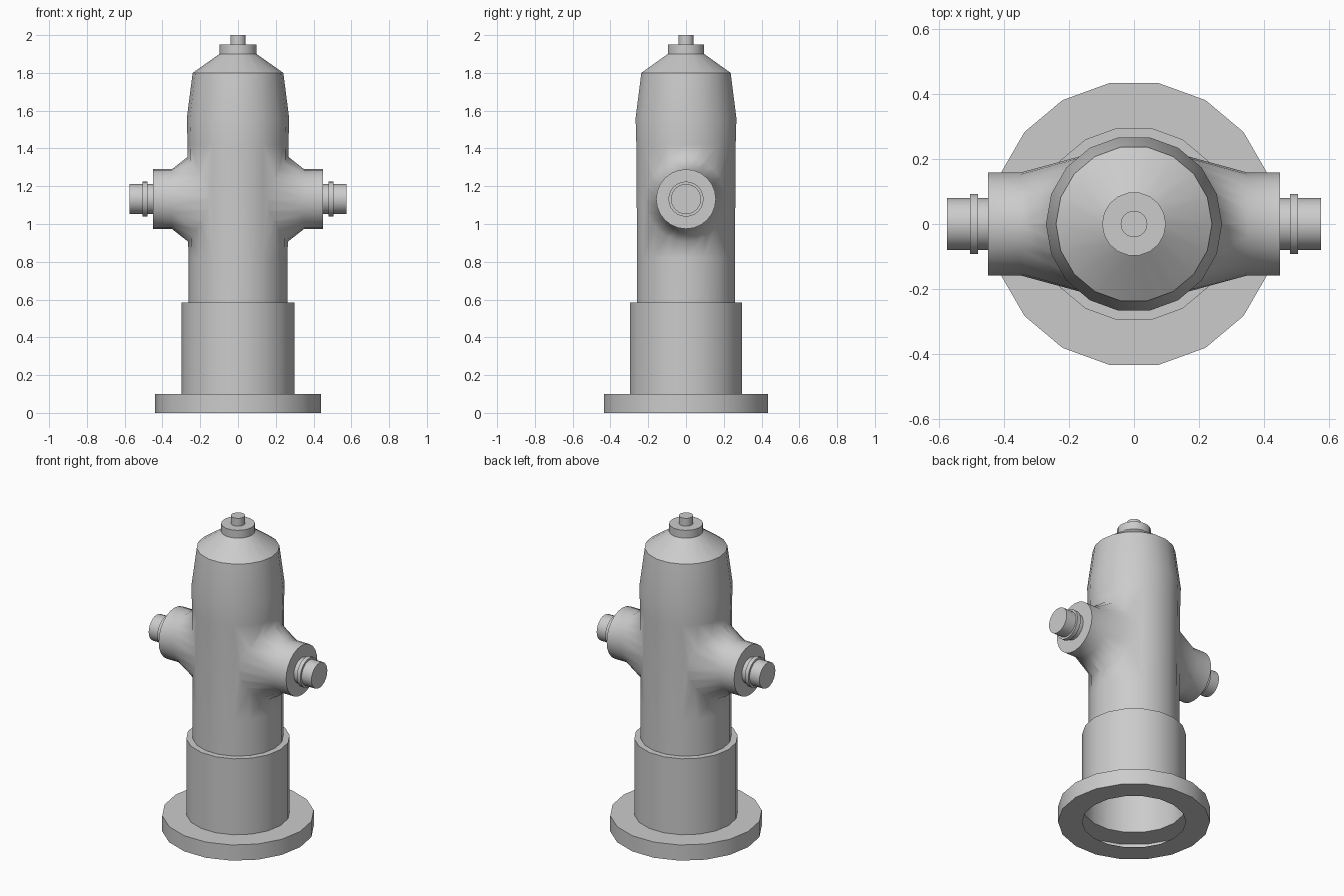
import bpy, bmesh
from math import pi, cos, sin, sqrt, radians

if "Cube" in bpy.data.objects:
    bpy.data.objects.remove(bpy.data.objects["Cube"])

AXIS_Z = 1.132


def loft(name, rings, cap_start=True, cap_end=True):
    """Skin a list of equal-sized rings into an object."""
    n = len(rings[0])
    verts = [v for ring in rings for v in ring]
    faces = [(i * n + j, i * n + (j + 1) % n, (i + 1) * n + (j + 1) % n, (i + 1) * n + j)
             for i in range(len(rings) - 1) for j in range(n)]
    if cap_start:
        faces.append(tuple(reversed(range(n))))
    if cap_end:
        faces.append(tuple(range(len(verts) - n, len(verts))))
    mesh = bpy.data.meshes.new(name)
    mesh.from_pydata(verts, [], faces)
    ob = bpy.data.objects.new(name, mesh)
    bpy.context.collection.objects.link(ob)
    return ob


def z_ring(r, z, n=18):
    return [(r * cos(2 * pi * j / n), r * sin(2 * pi * j / n), z) for j in range(n)]


def x_ring(side, ry, rz, depth, n=24):
    """Ring around the x axis; depth is a number or a function of y."""
    ring = []
    for j in range(n):
        a = 2 * pi * j / n
        y = ry * cos(a)
        x = depth(y) if callable(depth) else depth
        ring.append((side * x, side * y, AXIS_Z + rz * sin(a)))
    return ring


def shade(ob, open_bottom=None):
    """Smooth shading with sharp edges, except in the blend around the outlets."""
    bm = bmesh.new()
    bm.from_mesh(ob.data)
    if open_bottom is not None:
        low = [f for f in bm.faces if all(abs(v.co.z - open_bottom) < 1e-4 for v in f.verts)]
        bmesh.ops.delete(bm, geom=low, context='FACES_ONLY')
    for f in bm.faces:
        f.smooth = True
    for e in bm.edges:
        m = (e.verts[0].co + e.verts[1].co) / 2
        blend = 0.85 < m.z < 1.42 and abs(m.x) < 0.4
        if len(e.link_faces) == 2 and not blend:
            e.smooth = e.calc_face_angle(0) < radians(30)
    bm.to_mesh(ob.data)
    bm.free()


# Hollow base: flange, sleeve and step up to the barrel
base = loft("base", [z_ring(r, z) for r, z in
                     [(0.30, 0), (0.44, 0), (0.44, 0.1), (0.30, 0.1), (0.30, 0.585), (0.263, 0.585)]],
            False, False)
shade(base)

# Barrel with bonnet, top collar and operating nut
barrel = loft("barrel", [z_ring(r, z) for r, z in
                         [(0.263, 0.585), (0.263, 0.82), (0.267, 1.42), (0.271, 1.56), (0.24, 1.8),
                          (0.098, 1.9), (0.098, 1.95), (0.041, 1.95), (0.041, 2.0)]])

# Flared side outlets, merged into the barrel
bpy.context.view_layer.objects.active = barrel
for side in (1, -1):
    outlet = loft("outlet", [
        x_ring(side, 0.15, 0.15, 0.06),
        x_ring(side, 0.215, 0.235, lambda y: sqrt(0.264 ** 2 - y * y) - 0.012),
        x_ring(side, 0.158, 0.158, 0.35),
        x_ring(side, 0.158, 0.158, 0.45)])
    mod = barrel.modifiers.new("outlet", 'BOOLEAN')
    mod.operation = 'UNION'
    mod.solver = 'EXACT'
    mod.object = outlet
    bpy.ops.object.modifier_apply(modifier=mod.name)
    bpy.data.objects.remove(outlet)
shade(barrel, 0.585)

# Outlet caps with a raised collar
for side, label in ((1, "right"), (-1, "left")):
    cap = loft(label + "_outlet_cap", [x_ring(side, r, r, x) for x, r in
               [(0.445, 0.08), (0.48, 0.08), (0.48, 0.093), (0.505, 0.093),
                (0.505, 0.08), (0.575, 0.08)]])
    shade(cap)
